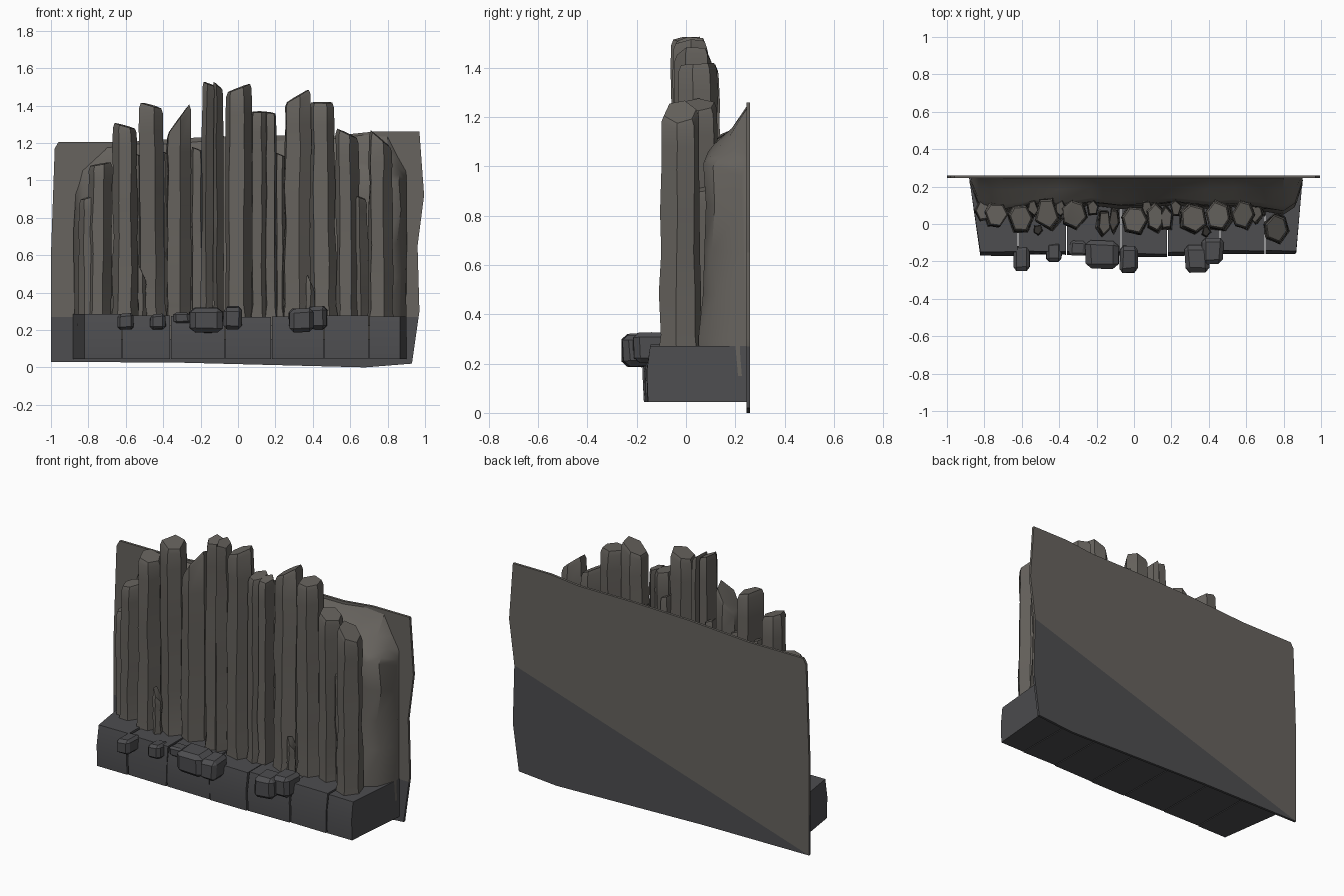
import bpy, bmesh, math, random
from mathutils import Vector

if "Cube" in bpy.data.objects:
    bpy.data.objects.remove(bpy.data.objects["Cube"])

random.seed(4)
R = random.uniform


def material(name, c):
    m = bpy.data.materials.new(name)
    m.diffuse_color = (*c, 1)
    m.use_nodes = True
    m.node_tree.nodes["Principled BSDF"].inputs["Base Color"].default_value = m.diffuse_color
    return m


TAUPE = material("taupe_rock", (0.135, 0.125, 0.112))
DARK = material("dark_rock", (0.075, 0.075, 0.08))


def finish(name, bm, mats, angle=32):
    bmesh.ops.recalc_face_normals(bm, faces=bm.faces)
    me = bpy.data.meshes.new(name)
    bm.to_mesh(me)
    bm.free()
    for m in mats:
        me.materials.append(m)
    for p in me.polygons:
        p.use_smooth = True
    me.set_sharp_from_angle(angle=math.radians(angle))
    ob = bpy.data.objects.new(name, me)
    bpy.context.collection.objects.link(ob)
    return ob


def loft(bm, rings, closed=True, caps=True):
    rows = [[bm.verts.new(p) for p in r] for r in rings]
    n = len(rows[0])
    for a, b in zip(rows, rows[1:]):
        for i in range(n if closed else n - 1):
            j = (i + 1) % n
            bm.faces.new((a[i], a[j], b[j], b[i]))
    if caps:
        bm.faces.new(rows[0])
        bm.faces.new(rows[-1])


# Thin back panel with an uneven outline
outline = [(-1, .03), (-.3, .025), (.68, 0), (.93, .02), (.97, .3), (.96, .65), (.995, .92),
           (.97, 1.26), (.72, 1.26), (.53, 1.24), (.2, 1.24), (-.2, 1.23), (-.6, 1.205),
           (-.96, 1.205), (-.98, 1.17), (-1, .6), (-1, .27)]
bm = bmesh.new()
loft(bm, [[(x, y, z) for x, z in outline] for y in (.245, .26)])
bmesh.ops.bisect_plane(bm, geom=bm.verts[:] + bm.edges[:] + bm.faces[:],
                       plane_co=(-1, .26, .03), plane_no=(-.62, 0, 1.96))
bmesh.ops.bisect_plane(bm, geom=bm.verts[:] + bm.edges[:] + bm.faces[:],
                       plane_co=(0, 0, .27), plane_no=(0, 0, 1))
for f in bm.faces:
    c = f.calc_center_median()
    back = c.y > .255
    f.material_index = int((c.z < .03 + .316 * (c.x + 1)) if back else c.z < .27)
finish("back_panel", bm, [TAUPE, DARK])

# Rock wall between panel and columns: x, front y, shoulder z, crest z
stations = [(-.87, .225, .85, .95), (-.83, .11, .9, 1.06), (-.7, .08, 1.04, 1.18), (-.53, .11, 1.1, 1.2),
            (-.4, .09, 1.08, 1.2), (-.23, .12, 1.12, 1.21), (-.07, .10, 1.0, 1.23), (.07, .11, .98, 1.23),
            (.22, .12, 1.06, 1.22), (.4, .10, 1.1, 1.23), (.53, .11, 1.1, 1.23), (.68, .09, 1.08, 1.25),
            (.8, .07, 1.03, 1.24), (.86, .11, 1.02, 1.12), (.9, .225, .98, 1.05)]
bm = bmesh.new()
rings = []
for x, y, s, c in stations:
    ring = [(x, .25, .15), (x, y - .01, .15), (x, y - .02, .3)]
    ring += [(x + R(-.012, .012), y + R(-.012, .012), .3 + (s - .3) * k) for k in (.25, .5, .75)]
    m = .25 - y
    ring += [(x, y, s - .02), (x, y + .15 * m, s + .01), (x, y + .6 * m, (s + c) / 2 - .01), (x, .25, c)]
    rings.append(ring)
loft(bm, rings)
finish("rock_wall", bm, [TAUPE], 40)


# Standing basalt columns: irregular prisms with slanted, chipped tops
def column(name, x0, x1, zl, zr, y, d, sides=6, lean=0.0, slope=0.1):
    cx, w = (x0 + x1) / 2, (x1 - x0) / 2
    off = R(0, 1)
    angs = [2 * math.pi * (i + off + R(-.18, .18)) / sides for i in range(sides)]
    prof = [(math.cos(a), math.sin(a)) for a in angs]
    lo, hi = min(p[0] for p in prof), max(p[0] for p in prof)
    prof = [(2 * (p[0] - lo) / (hi - lo) - 1, p[1]) for p in prof]
    top = lambda px, py: zl + (zr - zl) * (px + 1) / 2 - slope * d * (1 - py) / 2
    fr = [(0, 1.12), (.05, 1.1), (.1, 1.0), (.28, 1.04), (.45, .98), (.62, 1.03), (.8, .98), (.9, 1.0)]
    rings = []
    for k, s in fr:
        s += R(-.025, .025)
        sx = cx + lean * (1 - k)
        rings.append([(sx + w * px * s + R(-.004, .004), y + d * py * s + R(-.004, .004),
                       .22 + (min(zl, zr) - .22) * k) for px, py in prof])
    for s, dz in ((.97, -.025), (.84, 0)):
        rings.append([(cx + w * px * s, y + d * py * s, top(px, py) + dz) for px, py in prof])
    bm = bmesh.new()
    loft(bm, rings)
    return finish(name, bm, [TAUPE])


cols = [(-.85, -.76, .90, .92, .08, .07, 5, 0), (-.80, -.67, 1.08, 1.10, .05, .07, 6, -.01),
        (-.67, -.54, 1.31, 1.28, .03, .08, 6, 0), (-.53, -.40, 1.42, 1.39, .055, .09, 5, .01),
        (-.38, -.25, 1.26, 1.41, .05, .08, 6, 0), (-.19, -.125, 1.53, 1.51, .01, .075, 5, -.01),
        (-.135, -.08, 1.53, 1.49, .02, .07, 5, .005), (-.065, .075, 1.475, 1.52, .02, .08, 6, .0),
        (.07, .155, 1.37, 1.37, .035, .08, 6, 0), (.14, .205, 1.37, 1.36, .03, .07, 5, 0),
        (.25, .39, 1.42, 1.49, .03, .08, 6, -.005), (.38, .515, 1.42, 1.42, .045, .085, 6, .01),
        (.52, .645, 1.28, 1.23, .05, .08, 6, .01), (.60, .69, .93, .9, .06, .06, 5, .01),
        (.70, .825, 1.27, 1.18, -.025, .08, 6, 0)]
for i, c in enumerate(cols):
    column(f"column_{i + 1}", *c)

# Narrow filler slivers in the gaps between columns
for i, (x, z) in enumerate([(-.39, 1.16), (-.22, 1.18), (.225, 1.15), (.07, 1.25), (-.54, 1.15)]):
    column(f"sliver_{i + 1}", x - .03, x + .03, z, z - .02, .085, .045, 5)

# Plinth of worn stones side by side
seams = [-.885, -.62, -.36, -.07, .18, .46, .70, .905]
for i, (a, b) in enumerate(zip(seams, seams[1:])):
    fa, fb = (a + .06 if i == 0 else a), (b - .035 if i == 6 else b)
    f = -.162 + R(-.01, .008)
    t = .28 + R(-.012, .008)
    g = .003
    bm = bmesh.new()
    ring = lambda z, o: [(a + g, .25, z), (fa + g, f + o, z), (fb - g, f + o + R(-.006, .006), z), (b - g, .25, z)]
    loft(bm, [ring(.045, 0), ring(.17, -.005), ring(t, .015)])
    bmesh.ops.bevel(bm, geom=[e for e in bm.edges if e.calc_face_angle(0) > .5 and
                              min(v.co.y for v in e.verts) < .2],
                    offset=.022, segments=2, profile=.5, affect='EDGES')
    finish(f"plinth_stone_{i + 1}", bm, [DARK], 40)


# Faceted boulders resting on the plinth edge
def boulder(name, c, size):
    bm = bmesh.new()
    bmesh.ops.create_cube(bm, size=1)
    for v in bm.verts:
        v.co = Vector([q * R(.85, 1.1) for q in v.co])
    bmesh.ops.bevel(bm, geom=bm.edges[:], offset=.17, segments=1, affect='EDGES')
    for v in bm.verts:
        v.co = Vector([c[k] + v.co[k] * size[k] for k in range(3)])
    finish(name, bm, [DARK], 25)


rocks = [((-.60, -.185, .245), (.09, .13, .09)), ((-.43, -.15, .245), (.09, .11, .085)),
         ((-.30, -.13, .265), (.09, .08, .06)), ((-.165, -.165, .255), (.18, .15, .135)),
         ((-.025, -.19, .265), (.10, .14, .12)), ((.335, -.185, .25), (.13, .15, .13)),
         ((.42, -.145, .265), (.12, .14, .12))]
for i, r in enumerate(rocks):
    boulder(f"boulder_{i + 1}", *r)

# Small upright shards at the column feet
for i, (x, y, z) in enumerate([(-.51, -.03, .55), (.39, -.04, .5)]):
    column(f"foot_shard_{i + 1}", x - .025, x + .02, z, z - .08, y, .03, 5)
